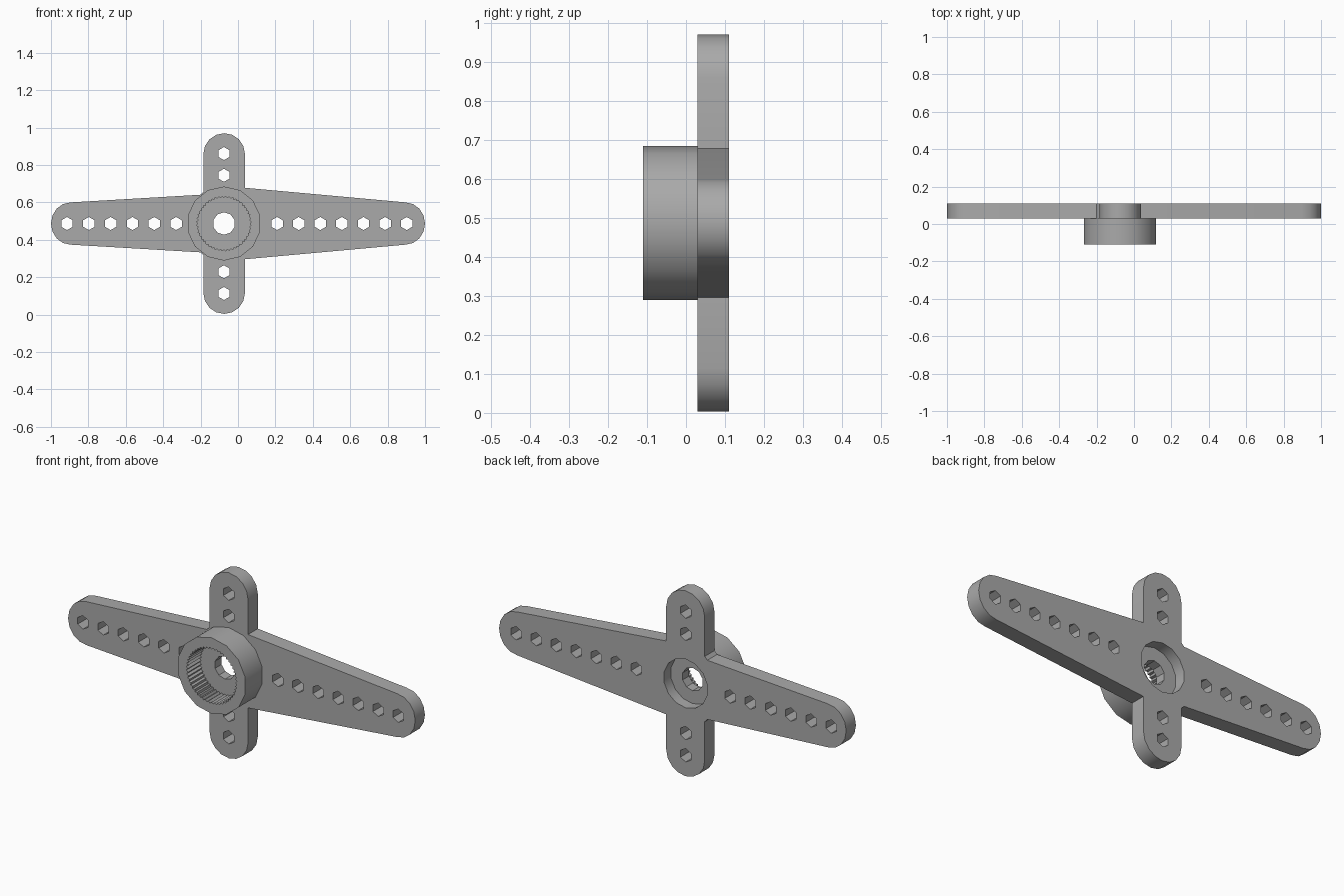
import bpy
import bmesh
from math import sin, cos, pi, radians

if "Cube" in bpy.data.objects:
    bpy.data.objects.remove(bpy.data.objects["Cube"], do_unlink=True)

CX, CZ = -0.075, 0.487            # axis of the hub
PLATE_FRONT, PLATE_BACK = 0.03, 0.11
HUB_FRONT = -0.11

grey = bpy.data.materials.new("grey plastic")
grey.use_nodes = True
grey.diffuse_color = (0.4, 0.4, 0.4, 1)
grey.node_tree.nodes["Principled BSDF"].inputs["Base Color"].default_value = (0.4, 0.4, 0.4, 1)


def ring(x, z, r, sides):
    """Regular polygon with one corner pointing up."""
    return [(x + r * sin(2 * pi * i / sides), z + r * cos(2 * pi * i / sides))
            for i in range(sides)]


def arc(x, z, rx, rz, start, end, steps):
    angles = [radians(start + (end - start) * i / steps) for i in range(steps + 1)]
    return [(x + rx * cos(a), z + rz * sin(a)) for a in angles]


def prisms(name, outlines, y0, y1):
    """Extrude each outline in the xz plane from y0 to y1."""
    bm = bmesh.new()
    for pts in outlines:
        face = bm.faces.new([bm.verts.new((x, y0, z)) for x, z in pts])
        out = bmesh.ops.extrude_face_region(bm, geom=[face], use_keep_orig=True)
        moved = [v for v in out["geom"] if isinstance(v, bmesh.types.BMVert)]
        bmesh.ops.translate(bm, verts=moved, vec=(0, y1 - y0, 0))
    bmesh.ops.recalc_face_normals(bm, faces=bm.faces)
    mesh = bpy.data.meshes.new(name)
    bm.to_mesh(mesh)
    bm.free()
    mesh.materials.append(grey)
    obj = bpy.data.objects.new(name, mesh)
    bpy.context.collection.objects.link(obj)
    return obj


def activate(obj):
    bpy.ops.object.select_all(action='DESELECT')
    obj.select_set(True)
    bpy.context.view_layer.objects.active = obj


def cut(obj, outlines, y0, y1):
    cutter = prisms("cutter", outlines, y0, y1)
    cutter.hide_render = True
    mod = obj.modifiers.new("cut", 'BOOLEAN')
    mod.operation = 'DIFFERENCE'
    mod.solver = 'EXACT'
    mod.object = cutter
    activate(obj)
    bpy.ops.object.modifier_apply(modifier=mod.name)
    bpy.data.objects.remove(cutter, do_unlink=True)


def finish(obj):
    activate(obj)
    bpy.ops.object.shade_smooth_by_angle(angle=radians(30))


# Cross-shaped plate: upper half of the outline, mirrored below
upper = arc(0.895, 0, 0.105, 0.113, 0, 90, 4)
upper += [(0.037, 0.191)]
upper += arc(-0.074, 0.372, 0.111, 0.111, 0, 180, 8)
upper += [(-0.185, 0.17), (-0.2, 0.154)]
upper += arc(-0.895, 0, 0.105, 0.113, 90, 180, 4)
outline = upper + [(x, -z) for x, z in reversed(upper[1:-1])]
plate = prisms("horn_plate", [[(x, CZ + z) for x, z in outline]], PLATE_FRONT, PLATE_BACK)

# Rows of small hexagonal holes
spots = [(0.209 + 0.1155 * i, CZ) for i in range(7)]
spots += [(-0.914 + 0.1166 * i, CZ) for i in range(6)]
spots += [(CX, CZ + s * d) for s in (1, -1) for d in (0.258, 0.374)]
cut(plate, [ring(x, z, 0.035, 6) for x, z in spots], 0, 0.2)

# Screw hole and the recess behind it
screw = ring(CX, CZ, 0.06, 10)
cut(plate, [screw], 0, 0.2)
cut(plate, [ring(CX, CZ, 0.127, 14)], 0.053, 0.2)
finish(plate)

# Hub with a splined socket
hub = prisms("hub", [ring(CX, CZ, 0.198, 14)], HUB_FRONT, PLATE_FRONT)
TEETH = 48
spline = []
for i in range(2 * TEETH):
    r = 0.146 if i % 2 else 0.137
    a = pi * i / TEETH
    spline.append((CX + r * sin(a), CZ + r * cos(a)))
cut(hub, [spline], -0.2, 0)
cut(hub, [screw], -0.2, 0.1)
finish(hub)
